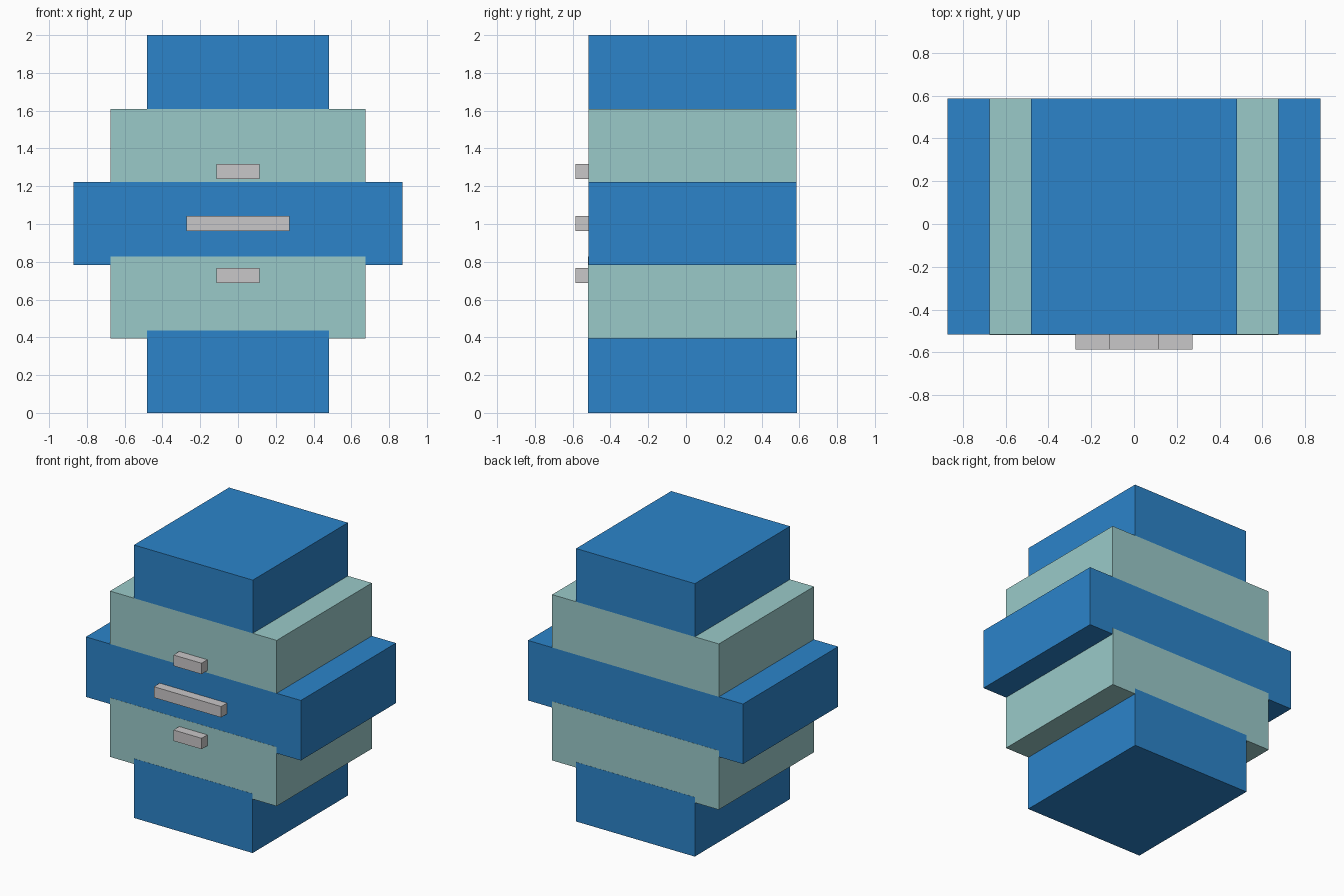
import bpy

if "Cube" in bpy.data.objects:
    bpy.data.objects.remove(bpy.data.objects["Cube"], do_unlink=True)


def make_material(name, rgb):
    mat = bpy.data.materials.new(name)
    mat.use_nodes = True
    colour = (*rgb, 1)
    mat.diffuse_color = colour
    mat.node_tree.nodes["Principled BSDF"].inputs["Base Color"].default_value = colour
    return mat


def box(name, half_width, y_range, z_range, mat):
    """Box centred on x, spanning the given depth and height ranges."""
    (y0, y1), (z0, z1) = y_range, z_range
    bpy.ops.mesh.primitive_cube_add(size=1, location=(0, (y0 + y1) / 2, (z0 + z1) / 2))
    obj = bpy.context.object
    obj.name = obj.data.name = name
    obj.scale = (2 * half_width, y1 - y0, z1 - z0)
    bpy.ops.object.transform_apply(location=False, rotation=False, scale=True)
    obj.data.materials.append(mat)
    return obj


blue = make_material("blue", (0.025, 0.231, 0.591))
teal = make_material("pale teal", (0.323, 0.591, 0.584))
grey = make_material("light grey", (0.584, 0.571, 0.578))

FRONT, BACK = -0.517, 0.585
LIP = 0.001  # keeps overlapping drawer faces from being coplanar

# Stacked drawers, stepping out to the middle: name, half width, heights, colour, lip
drawers = [
    ("bottom_drawer", 0.482, (0, 0.435), blue, 2),
    ("lower_drawer", 0.676, (0.395, 0.828), teal, 1),
    ("middle_drawer", 0.872, (0.782, 1.222), blue, 0),
    ("upper_drawer", 0.676, (1.222, 1.61), teal, 0),
    ("top_drawer", 0.482, (1.61, 2), blue, 0),
]
for name, half_width, heights, mat, lip in drawers:
    box(name, half_width, (FRONT - lip * LIP, BACK + lip * LIP), heights, mat)

# Bar handles on the front
for name, half_width, z in [("lower_handle", 0.114, 0.728),
                            ("middle_handle", 0.273, 1.003),
                            ("upper_handle", 0.114, 1.278)]:
    box(name, half_width, (-0.585, FRONT), (z - 0.04, z + 0.04), grey)
